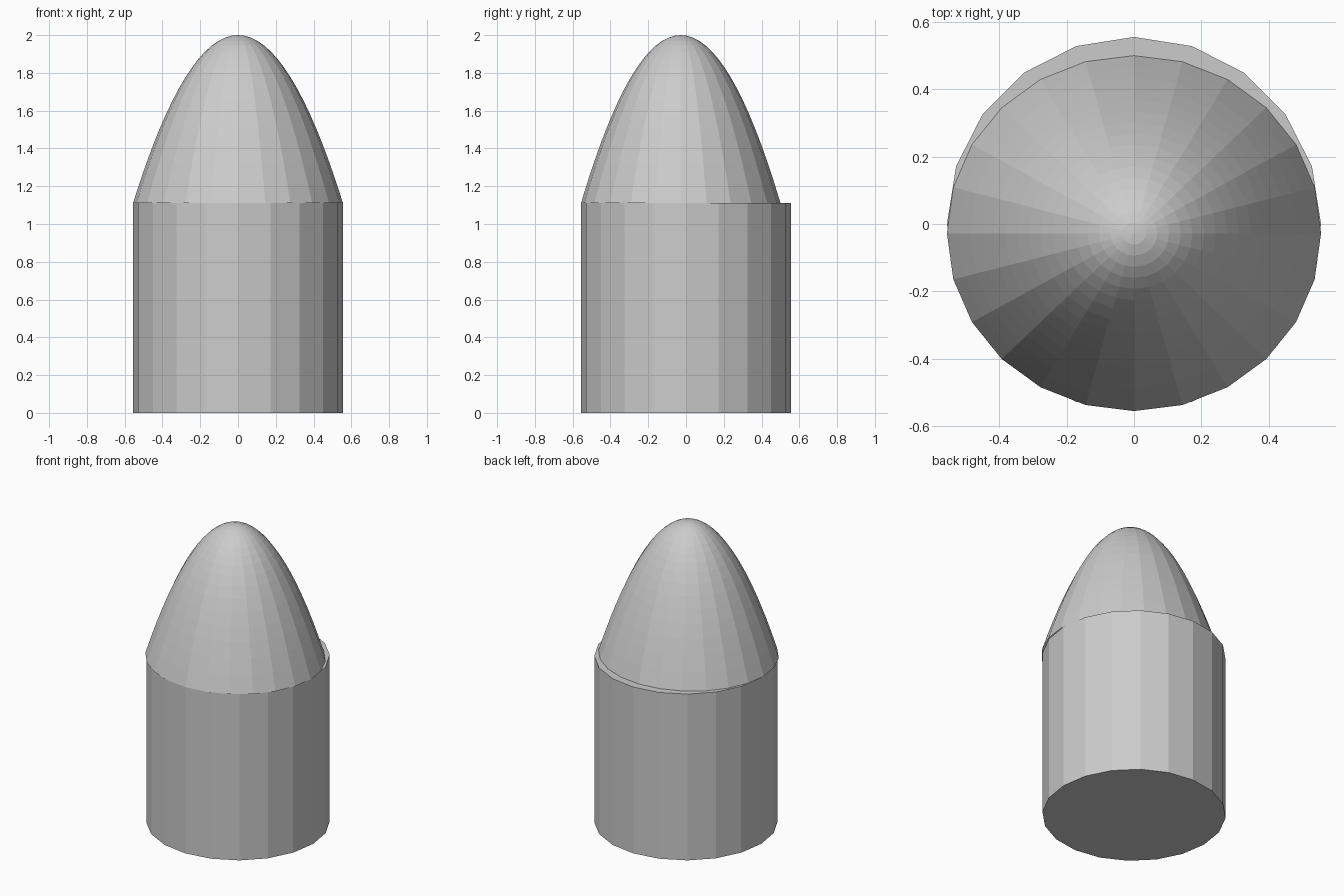
import bpy, bmesh
from math import sin, cos, tau

if "Cube" in bpy.data.objects:
    bpy.data.objects.remove(bpy.data.objects["Cube"])

R = 1 / 1.8            # body radius
TOP = 2 * R            # top of the body
SEGMENTS, RINGS = 24, 16

# body: capped 20-sided cylinder
bpy.ops.mesh.primitive_cylinder_add(vertices=20, radius=R, depth=TOP,
                                    location=(0, 0, TOP / 2))
bpy.context.object.name = "body"

# nose: paraboloid with evenly spaced rings, slightly narrower front to back
bm = bmesh.new()
tip = bm.verts.new((0, 0, 2 - TOP))
rings = []
for i in range(1, RINGS + 1):
    t = i / RINGS
    rings.append([bm.verts.new((R * t * sin(tau * k / SEGMENTS),
                                0.95 * R * t * cos(tau * k / SEGMENTS),
                                (2 - TOP) * (1 - t * t)))
                  for k in range(SEGMENTS)])
for k in range(SEGMENTS):
    n = (k + 1) % SEGMENTS
    bm.faces.new((tip, rings[0][n], rings[0][k]))
    for a, b in zip(rings, rings[1:]):
        bm.faces.new((a[k], a[n], b[n], b[k]))
bmesh.ops.recalc_face_normals(bm, faces=bm.faces)
if sum(f.normal.z for f in bm.faces) < 0:
    bmesh.ops.reverse_faces(bm, faces=bm.faces)
mesh = bpy.data.meshes.new("nose_cone")
bm.to_mesh(mesh)
bm.free()
nose = bpy.data.objects.new("nose_cone", mesh)
nose.location = (0, -0.05 * R, TOP)
bpy.context.collection.objects.link(nose)
